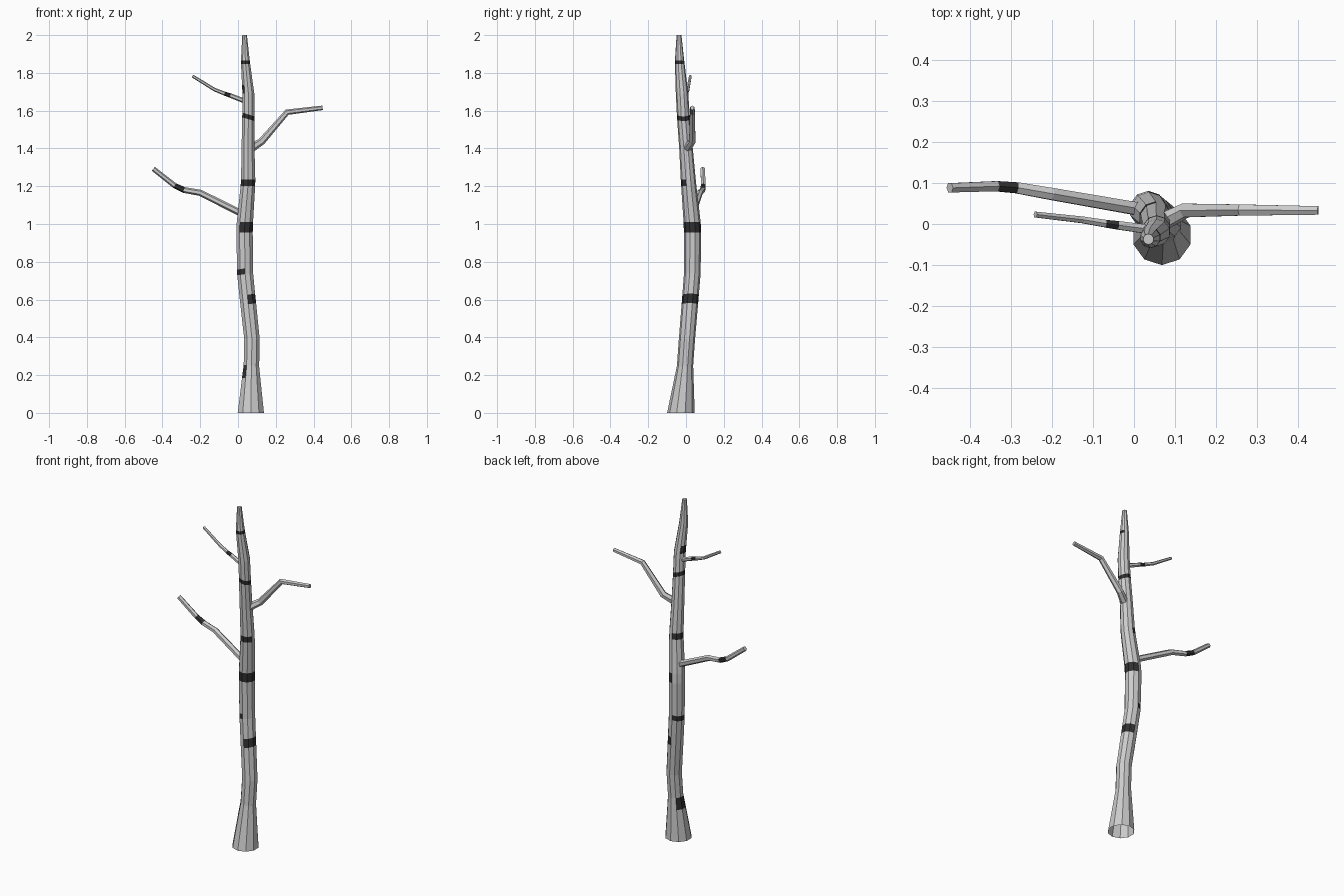
import bpy, math
from mathutils import Vector

if "Cube" in bpy.data.objects:
    bpy.data.objects.remove(bpy.data.objects["Cube"])

dark = bpy.data.materials.new("dark_bark")
dark.diffuse_color = (0.03, 0.03, 0.03, 1)
dark.use_nodes = True
dark.node_tree.nodes["Principled BSDF"].inputs["Base Color"].default_value = dark.diffuse_color
light = bpy.data.materials.new("grey_bark")
light.diffuse_color = (0.8, 0.8, 0.8, 1)
light.use_nodes = True
light.node_tree.nodes["Principled BSDF"].inputs["Base Color"].default_value = light.diffuse_color


def make_tube(name, rings, sides, is_dark, caps):
    """Bridge equal rings into a flat-shaded tube; is_dark(segment, face)."""
    verts = [p for ring in rings for p in ring]
    faces, mats = [], []
    for i in range(len(rings) - 1):
        for k in range(sides):
            n = (k + 1) % sides
            a, b = i * sides, (i + 1) * sides
            faces.append((a + k, a + n, b + n, b + k))
            mats.append(1 if is_dark(i, k) else 0)
    if "start" in caps:
        faces.append(tuple(reversed(range(sides))))
        mats.append(0)
    if "end" in caps:
        faces.append(tuple(range(len(verts) - sides, len(verts))))
        mats.append(0)
    me = bpy.data.meshes.new(name)
    me.from_pydata(verts, [], faces)
    me.materials.append(light)
    me.materials.append(dark)
    me.polygons.foreach_set("material_index", mats)
    ob = bpy.data.objects.new(name, me)
    bpy.context.collection.objects.link(ob)
    return ob


# Trunk profile: z, centre x, centre y, radius
profile = [
    (0.00, 0.068, -0.027, 0.073), (0.25, 0.071, -0.005, 0.043),
    (0.39, 0.074, 0.005, 0.043), (0.73, 0.038, 0.033, 0.044),
    (0.98, 0.034, 0.035, 0.046), (1.22, 0.054, 0.013, 0.040),
    (1.40, 0.053, 0.000, 0.036), (1.57, 0.055, -0.014, 0.034),
    (1.69, 0.055, -0.021, 0.033), (1.86, 0.039, -0.034, 0.025),
    (2.00, 0.035, -0.037, 0.013)]

# Bark bands: z low, z high, first face, face count, slope along x
# (face 0 starts at -90 degrees, 36 degrees per face)
bands = [
    (0.18, 0.25, 6, 3, -0.1), (0.575, 0.625, 0, 5, 0.15),
    (0.735, 0.765, 5, 5, 0.15), (0.955, 1.01, 9, 6, 0.0),
    (1.20, 1.235, 5, 7, 0.0), (1.555, 1.58, 0, 10, -0.3),
    (1.69, 1.735, 6, 3, 0.0), (1.848, 1.866, 8, 6, 0.0)]


def trunk_at(z):
    for a, b in zip(profile, profile[1:]):
        if z <= b[0]:
            t = (z - a[0]) / (b[0] - a[0])
            return [a[j] + t * (b[j] - a[j]) for j in (1, 2, 3)]


# Trunk loops: profile bends plus the edges of each band
levels = {}
for z, *_ in profile:
    if not any(lo - 0.02 < z < hi + 0.02 for lo, hi, *_ in bands):
        levels[z] = 0.0
for lo, hi, first, count, slope in bands:
    levels[lo] = levels[hi] = slope
zs = sorted(levels)
SIDES = 10
trunk_rings = []
for z in zs:
    cx, cy, r = trunk_at(z)
    ring = []
    for k in range(SIDES):
        a = -math.pi / 2 + k * math.tau / SIDES
        ring.append(Vector((cx + r * math.cos(a), cy + r * math.sin(a),
                            z + levels[z] * r * math.cos(a))))
    trunk_rings.append(ring)


def trunk_dark(i, k):
    return any(zs[i] == lo and (k - first) % SIDES < count
               for lo, hi, first, count, slope in bands)


make_tube("trunk", trunk_rings, SIDES, trunk_dark, ("end",))


def branch(name, path, r0, r1, band=None, sides=6):
    """Tapered tube along a path, with one optional dark segment."""
    pts = [Vector(p) for p in path]
    rings = []
    for i, p in enumerate(pts):
        d = (pts[min(i + 1, len(pts) - 1)] - pts[max(i - 1, 0)]).normalized()
        u = d.cross(Vector((0, 1, 0))).normalized()
        v = d.cross(u)
        r = r0 + (r1 - r0) * i / (len(pts) - 1)
        rings.append([p + r * (math.cos(a) * u + math.sin(a) * v)
                      for a in (k * math.tau / sides for k in range(sides))])
    make_tube(name, rings, sides, lambda i, k: i == band, ("start", "end"))


# Branches
branch("lower_left_branch",
       [(0.03, 0.033, 1.05), (-0.20, 0.073, 1.165), (-0.285, 0.088, 1.18),
        (-0.335, 0.092, 1.203), (-0.448, 0.088, 1.292)], 0.018, 0.013, 2)
branch("right_branch",
       [(0.06, 0.0, 1.395), (0.125, 0.033, 1.437), (0.26, 0.034, 1.592),
        (0.448, 0.033, 1.615)], 0.023, 0.012)
branch("upper_left_branch",
       [(0.05, -0.015, 1.645), (-0.04, -0.003, 1.68), (-0.07, 0.001, 1.69),
        (-0.125, 0.010, 1.712), (-0.24, 0.023, 1.783)], 0.013, 0.008, 1)
